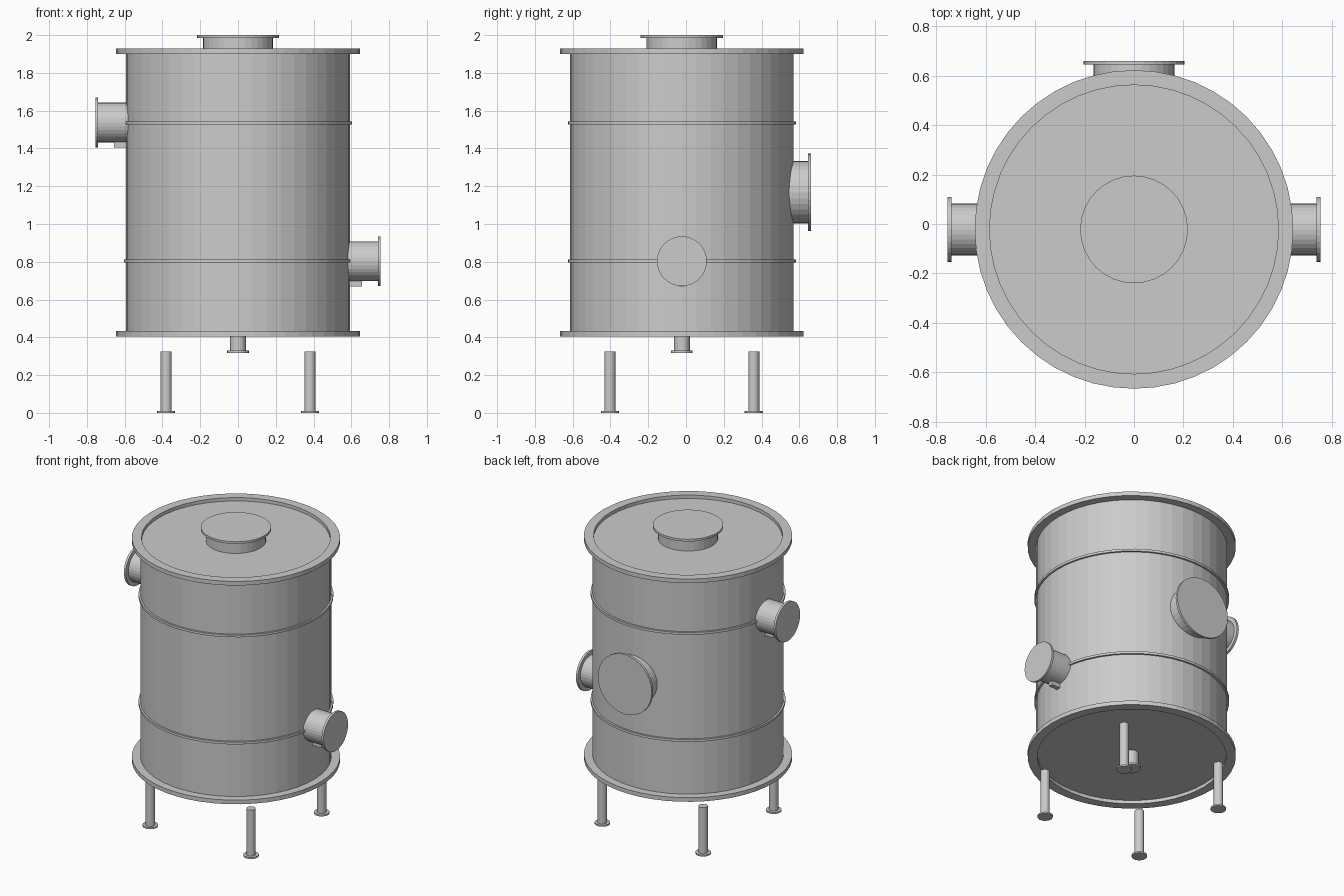
import bpy, bmesh
from math import cos, sin, tau
from mathutils import Vector

if "Cube" in bpy.data.objects:
    bpy.data.objects.remove(bpy.data.objects["Cube"])

CY = -0.022  # tank axis in y


def lathe(name, profile, origin, axis=(0, 0, 1), sides=32, closed=False):
    """Spin an (r, h) profile round an axis; open profiles get end caps."""
    bm = bmesh.new()
    rot = Vector((0, 0, 1)).rotation_difference(Vector(axis))
    rings = []
    for r, h in profile:
        rings.append([bm.verts.new(Vector(origin) + rot @ Vector(
            (r * cos(tau * i / sides), r * sin(tau * i / sides), h))) for i in range(sides)])
    pairs = list(zip(rings, rings[1:]))
    if closed:
        pairs.append((rings[-1], rings[0]))
    else:
        bm.faces.new(rings[0])
        bm.faces.new(rings[-1])
    for a, b in pairs:
        for i in range(sides):
            j = (i + 1) % sides
            bm.faces.new((a[i], a[j], b[j], b[i]))
    bmesh.ops.recalc_face_normals(bm, faces=bm.faces)
    me = bpy.data.meshes.new(name)
    bm.to_mesh(me)
    bm.free()
    ob = bpy.data.objects.new(name, me)
    bpy.context.collection.objects.link(ob)
    return ob


def ring(name, r_in, r_out, z0, z1):
    lathe(name, [(r_in, z0), (r_out, z0), (r_out, z1), (r_in, z1)],
          (0, CY, 0), sides=48, closed=True)


def nozzle(name, origin, axis, r_pipe, r_flange, start, end, thick, sides=32):
    """Pipe stub ending in a closed flange disc."""
    lathe(name, [(r_pipe, start), (r_pipe, end - thick), (r_flange, end - thick),
                 (r_flange, end)], origin, axis, sides)


def box(name, lo, hi):
    lo, hi = Vector(lo), Vector(hi)
    bpy.ops.mesh.primitive_cube_add(size=1, location=(lo + hi) / 2)
    ob = bpy.context.object
    ob.name = name
    ob.scale = hi - lo


# Tank shell, end flanges and stiffening bands
lathe("tank_shell", [(0.592, 0.428), (0.592, 1.905)], (0, CY, 0), sides=48)
ring("bottom_flange", 0.585, 0.645, 0.405, 0.433)
ring("top_flange", 0.585, 0.645, 1.90, 1.928)
ring("lower_band", 0.585, 0.604, 0.795, 0.811)
ring("upper_band", 0.585, 0.604, 1.527, 1.543)

# Top hatch, rear manway and bottom drain
nozzle("top_hatch", (0, CY, 0), (0, 0, 1), 0.186, 0.218, 1.90, 2.0, 0.015)
nozzle("rear_manway", (0, 0, 1.168), (0, 1, 0), 0.165, 0.204, 0.53, 0.661, 0.016)
nozzle("drain", (0, CY, 0), (0, 0, -1), 0.042, 0.057, -0.43, -0.318, 0.012, 24)

# Side nozzles, each with a small support lug underneath
for side, s, z in (("left", -1, 1.537), ("right", 1, 0.803)):
    nozzle(side + "_nozzle", (0, CY, z), (s, 0, 0), 0.105, 0.132, 0.57, 0.755, 0.015)
    xs = sorted((s * 0.58, s * 0.656))
    box(side + "_nozzle_lug", (xs[0], CY - 0.015, z - 0.133), (xs[1], CY + 0.015, z - 0.1))

# Four legs with round feet
for sx, xn in ((-1, "left"), (1, "right")):
    for sy, yn in ((-1, "front"), (1, "back")):
        lathe(f"{yn}_{xn}_leg", [(0.048, 0), (0.048, 0.01), (0.029, 0.01), (0.029, 0.325)],
              (sx * 0.381, CY + sy * 0.381, 0), sides=24)
